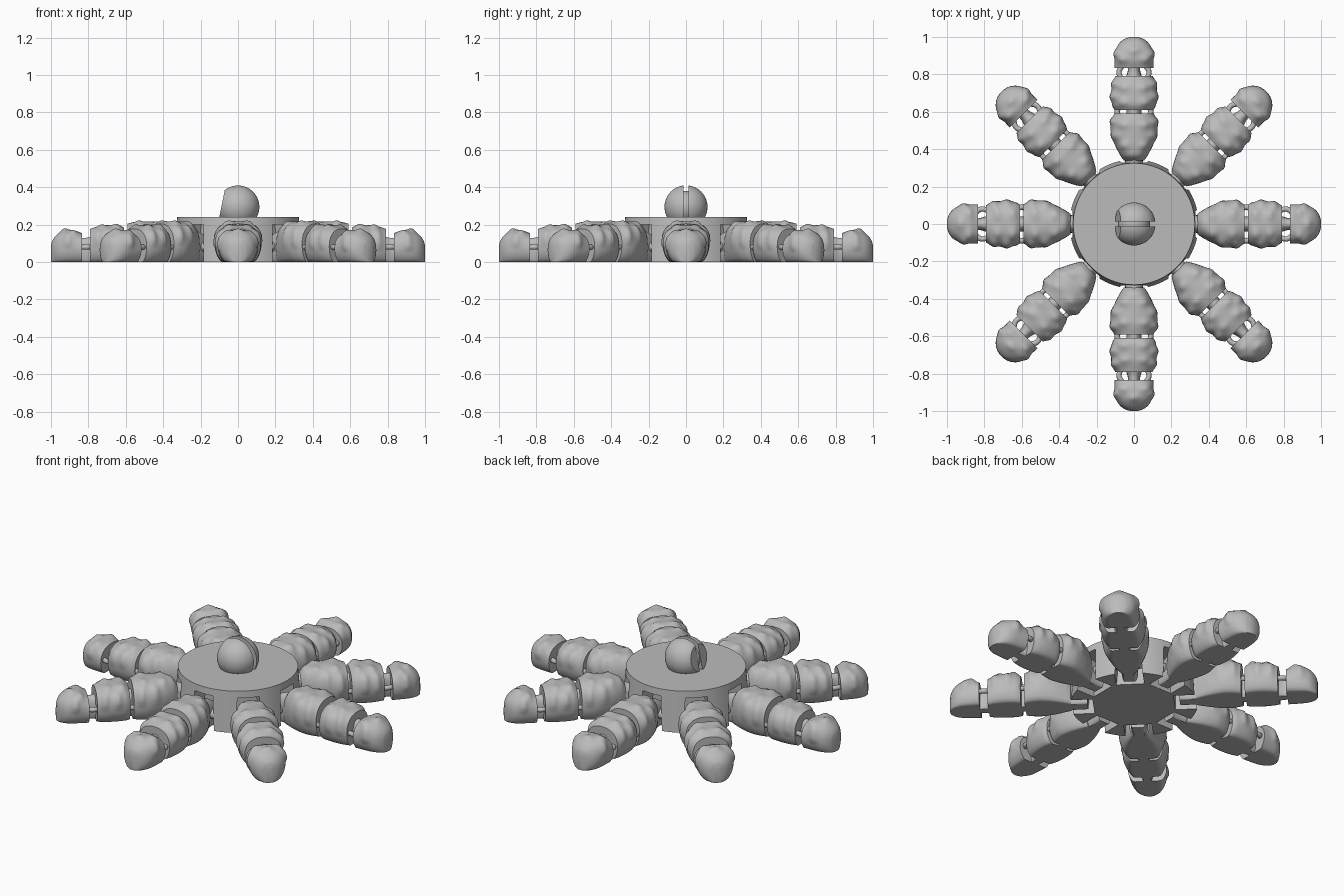
import bpy, bmesh, math
from mathutils import Vector, Matrix

if "Cube" in bpy.data.objects:
    bpy.data.objects.remove(bpy.data.objects["Cube"])

ARMS = 8
grey = bpy.data.materials.new("plain_grey")
grey.use_nodes = True
grey.diffuse_color = (0.5, 0.5, 0.5, 1)
grey.node_tree.nodes["Principled BSDF"].inputs["Base Color"].default_value = (0.5, 0.5, 0.5, 1)


def to_mesh(bm, name):
    bmesh.ops.recalc_face_normals(bm, faces=bm.faces)
    mesh = bpy.data.meshes.new(name)
    bm.to_mesh(mesh)
    bm.free()
    mesh.materials.append(grey)
    return mesh


def add(name, data, turn=0.0):
    ob = bpy.data.objects.new(name, data)
    ob.rotation_euler.z = turn
    bpy.context.collection.objects.link(ob)
    return ob


def smooth(ob, angle=40):
    bpy.ops.object.select_all(action='DESELECT')
    ob.select_set(True)
    bpy.context.view_layer.objects.active = ob
    bpy.ops.object.shade_smooth_by_angle(angle=math.radians(angle))


def cut(ob, cutter):
    mod = ob.modifiers.new("cut", 'BOOLEAN')
    mod.operation = 'DIFFERENCE'
    mod.solver = 'EXACT'
    mod.object = cutter
    bpy.context.view_layer.objects.active = ob
    bpy.ops.object.modifier_apply(modifier=mod.name)
    bpy.data.objects.remove(cutter)


def spline(stations, steps=7):
    """Smooth curve through (distance, half width, height) stations."""
    p = [Vector(s) for s in stations]
    p = [2 * p[0] - p[1]] + p + [2 * p[-1] - p[-2]]
    out = []
    for a, b, c, d in zip(p, p[1:], p[2:], p[3:]):
        for i in range(steps):
            t = i / steps
            out.append(0.5 * (2 * b + (c - a) * t + (2 * a - 5 * b + 4 * c - d) * t ** 2
                              + (3 * b - a - 3 * c + d) * t ** 3))
    return out + [p[-2]]


def loft(name, stations, warts=(), sides=40):
    """Flat-bottomed rounded shell along +x, with soft warts at (x, y)."""
    bm = bmesh.new()
    rings = []
    for x, w, h in spline(stations):
        ring = []
        for k in range(sides):
            a = math.tau * k / sides
            c, s = math.cos(a), math.sin(a)
            y = w * math.copysign(abs(c) ** 0.85, c)
            z = 0.45 * h + (0.55 * abs(s) ** 0.85 if s > 0 else 0.6 * s) * h
            if s > 0:
                lift = sum(0.013 * math.exp(-((x - u) ** 2 + (y - v) ** 2) / 0.0005)
                           for u, v in warts)
                y += c * lift
                z += s * lift
            ring.append(bm.verts.new((x, y, max(z, 0))))
        rings.append(ring)
    for r0, r1 in zip(rings, rings[1:]):
        for k in range(sides):
            j = (k + 1) % sides
            bm.faces.new((r0[k], r0[j], r1[j], r1[k]))
    bm.faces.new(rings[0])
    bm.faces.new(rings[-1])
    return to_mesh(bm, name)


def pairs(points):
    return [(x, s * y) for x, y in points for s in ((1, -1) if y else (1,))]


def rod(name, points, radius):
    data = bpy.data.curves.new(name, 'CURVE')
    data.dimensions = '3D'
    data.bevel_depth = radius
    data.bevel_resolution = 3
    data.use_fill_caps = True
    data.materials.append(grey)
    for side in (1, -1):
        sp = data.splines.new('BEZIER')
        sp.bezier_points.add(len(points) - 1)
        for bp, (x, y, z) in zip(sp.bezier_points, points):
            bp.co = (x, side * y, z)
            bp.handle_left_type = bp.handle_right_type = 'AUTO'
    return data


# Hub: slightly flared drum with a slot for each arm
bm = bmesh.new()
bmesh.ops.create_cone(bm, cap_ends=True, segments=96, radius1=0.345, radius2=0.325,
                      depth=0.24, matrix=Matrix.Translation((0, 0, 0.12)))
hub = add("hub", to_mesh(bm, "hub"))

bm = bmesh.new()
for i in range(ARMS):
    made = bmesh.ops.create_cube(bm, size=1)["verts"]
    for v in made:
        v.co = ((0.5 if v.co.x > 0 else 0.22),
                math.copysign(0.06 if v.co.z > 0 else 0.08, v.co.y),
                (0.2 if v.co.z > 0 else -0.05))
    bmesh.ops.rotate(bm, verts=made, matrix=Matrix.Rotation(math.tau * i / ARMS, 3, 'Z'))
cut(hub, add("slot_cutter", to_mesh(bm, "slot_cutter")))
smooth(hub, 30)

# Ball on top: flat face on one side, groove running over the crown
centre = Vector((0, 0, 0.295))
bm = bmesh.new()
bmesh.ops.create_uvsphere(bm, u_segments=64, v_segments=32, radius=0.115,
                          matrix=Matrix.Translation(centre))
bmesh.ops.bisect_plane(bm, geom=bm.verts[:] + bm.edges[:] + bm.faces[:],
                       plane_co=(-0.07, 0, 0.39), plane_no=(-0.15, 0, 0.03), clear_outer=True)
bmesh.ops.holes_fill(bm, edges=[e for e in bm.edges if e.is_boundary])
ball = add("ball", to_mesh(bm, "ball"))
bm = bmesh.new()
bmesh.ops.create_cube(bm, size=1, matrix=Matrix.Translation(centre) @ Matrix.Diagonal((0.4, 0.026, 0.4, 1)))
cut(ball, add("groove_cutter", to_mesh(bm, "groove_cutter")))
smooth(ball, 30)

bm = bmesh.new()
bmesh.ops.create_uvsphere(bm, u_segments=48, v_segments=24, radius=0.085,
                          matrix=Matrix.Translation(centre))
smooth(add("ball_core", to_mesh(bm, "ball_core")))

# Arm parts, lying along +x
parts = {
    "inner_segment": loft("inner_segment", [
        (0.34, 0.055, 0.17), (0.37, 0.075, 0.205), (0.43, 0.105, 0.215),
        (0.5, 0.125, 0.218), (0.55, 0.12, 0.215), (0.59, 0.105, 0.205)],
        pairs([(0.42, 0.05), (0.47, 0.1), (0.53, 0.055), (0.55, 0.11)])),
    "middle_segment": loft("middle_segment", [
        (0.61, 0.105, 0.185), (0.64, 0.118, 0.198), (0.7, 0.122, 0.198),
        (0.75, 0.115, 0.19), (0.79, 0.1, 0.178)],
        pairs([(0.65, 0.055), (0.68, 0.11), (0.73, 0.05), (0.75, 0.1)])),
    "tip_segment": loft("tip_segment", [
        (0.835, 0.105, 0.155), (0.88, 0.103, 0.17), (0.93, 0.097, 0.167),
        (0.965, 0.08, 0.148), (0.99, 0.05, 0.12), (1.0, 0.02, 0.09)],
        pairs([(0.88, 0.06), (0.93, 0.0), (0.91, 0.09)])),
    "neck": loft("neck", [(0.25, 0.045, 0.13), (0.3, 0.045, 0.16), (0.38, 0.05, 0.18)]),
    "inner_tongue": loft("inner_tongue", [(0.57, 0.045, 0.15), (0.6, 0.04, 0.15), (0.63, 0.045, 0.15)]),
    "outer_tongue": loft("outer_tongue", [(0.77, 0.05, 0.14), (0.81, 0.035, 0.13), (0.85, 0.03, 0.13)]),
    "inner_hooks": rod("inner_hooks", [(0.57, 0.075, 0.08), (0.6, 0.09, 0.08), (0.63, 0.075, 0.08)], 0.014),
    "outer_hooks": rod("outer_hooks", [(0.77, 0.065, 0.08), (0.812, 0.08, 0.08), (0.85, 0.06, 0.08)], 0.014),
    "hinge_pin": rod("hinge_pin", [(0.3, 0.0, 0.08), (0.3, 0.075, 0.08)], 0.028),
}
for part, data in parts.items():
    for i in range(ARMS):
        ob = add(f"{part}_{i + 1}", data, math.tau * i / ARMS)
        if i == 0 and ob.type == 'MESH':
            smooth(ob)
